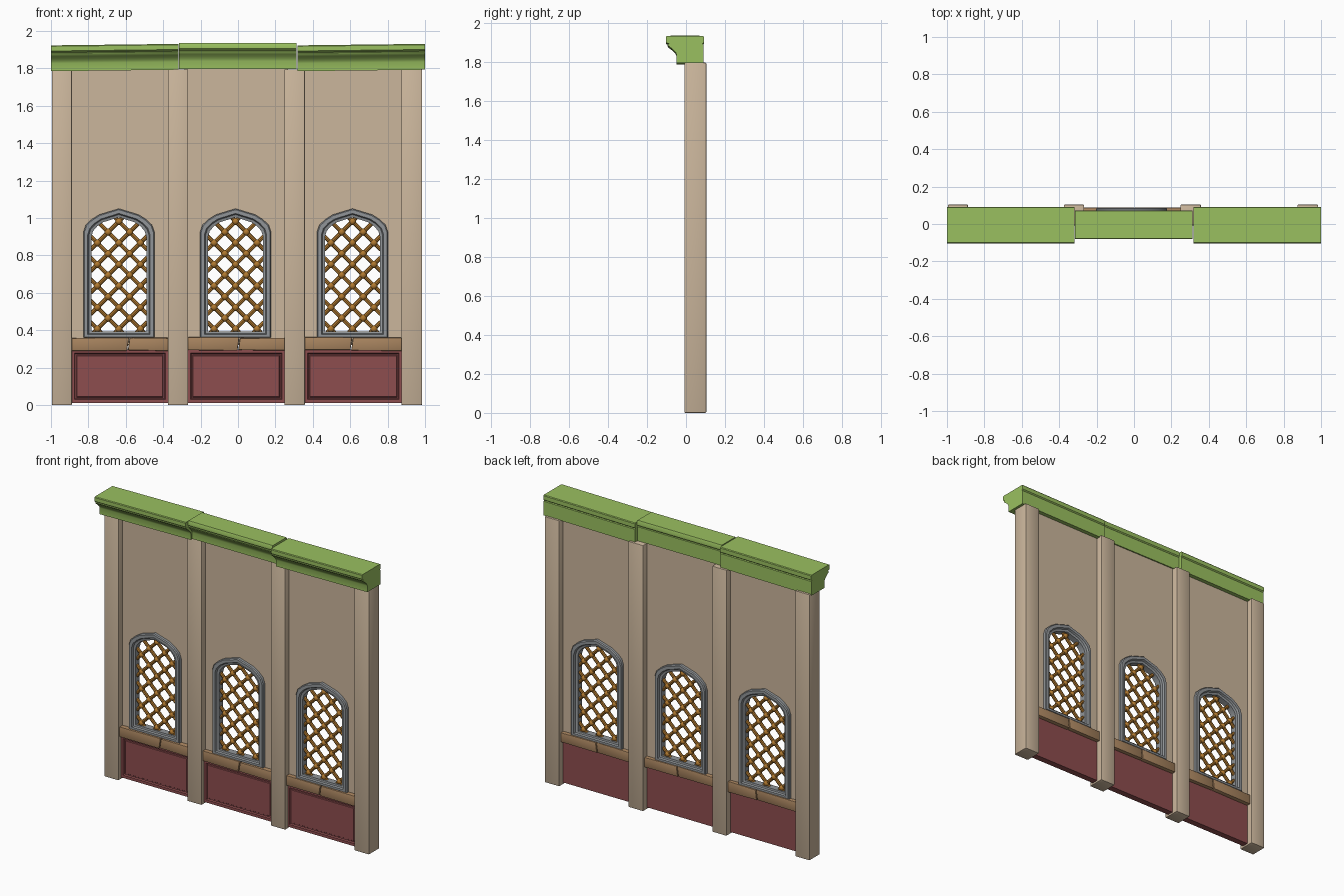
import bpy, bmesh, math, random
from mathutils import Matrix, Vector

if "Cube" in bpy.data.objects:
    bpy.data.objects.remove(bpy.data.objects["Cube"])

random.seed(4)


def material(name, rgb):
    m = bpy.data.materials.new(name)
    lin = [(c / 255 / 12.92 if c < 10 else ((c / 255 + 0.055) / 1.055) ** 2.4) for c in rgb]
    m.diffuse_color = (*lin, 1)
    m.use_nodes = True
    m.node_tree.nodes["Principled BSDF"].inputs["Base Color"].default_value = m.diffuse_color
    return m


PLASTER = material("tan plaster", (203, 182, 156))
GREEN = material("green trim", (154, 192, 96))
RED = material("dark red panel", (141, 77, 78))
BRICK = material("brown sill", (168, 132, 95))
GREY = material("grey frame", (145, 149, 152))
BRASS = material("brass lattice", (178, 122, 48))


def finish(bm, name, mat, smooth=True):
    bmesh.ops.recalc_face_normals(bm, faces=bm.faces)
    me = bpy.data.meshes.new(name)
    bm.to_mesh(me)
    bm.free()
    me.materials.append(mat)
    ob = bpy.data.objects.new(name, me)
    bpy.context.collection.objects.link(ob)
    if smooth:
        bpy.ops.object.select_all(action='DESELECT')
        bpy.context.view_layer.objects.active = ob
        ob.select_set(True)
        bpy.ops.object.shade_smooth_by_angle(angle=math.radians(35))
    return ob


def box(x0, x1, y0, y1, z0, z1):
    bm = bmesh.new()
    m = Matrix.Translation(((x0 + x1) / 2, (y0 + y1) / 2, (z0 + z1) / 2))
    bmesh.ops.create_cube(bm, size=1, matrix=m @ Matrix.Diagonal((x1 - x0, y1 - y0, z1 - z0, 1)))
    return bm


def bevel(bm, width):
    bmesh.ops.bevel(bm, geom=bm.edges[:], offset=width, segments=2, profile=0.5, affect='EDGES')


# Arch outlines (x, z), right half from the bottom up, then mirrored
def mirrored(half, apex):
    return half + [(0, apex)] + [(-x, z) for x, z in reversed(half)]


OUTER = mirrored([(.19, .36), (.19, .925), (.177, .963), (.145, .993), (.105, 1.018)], 1.05)
INNER = mirrored([(.147, .392), (.147, .90), (.138, .93), (.115, .957), (.085, .977)], 1.004)


def between(t):
    return [(a[0] + (b[0] - a[0]) * t, a[1] + (b[1] - a[1]) * t) for a, b in zip(OUTER, INNER)]


# Pillars
PILLARS = [(-.995, -.888), (-.375, -.267), (.248, .358), (.874, .984)]
for x0, x1 in PILLARS:
    bm = box(x0, x1, -.008, .104, 0, 1.795)
    bevel(bm, .005)
    finish(bm, "pillar", PLASTER)


def wall(x0, x1, cx):
    # Plaster sheet with an arched opening
    cu = bpy.data.curves.new("wall_outline", 'CURVE')
    cu.dimensions = '2D'
    cu.fill_mode = 'BOTH'
    cu.extrude = .014
    hole = [(cx + x, z) for x, z in between(.5)]
    for pts in ([(x0, .32), (x1, .32), (x1, 1.81), (x0, 1.81)], hole):
        sp = cu.splines.new('POLY')
        sp.points.add(len(pts) - 1)
        for p, (x, z) in zip(sp.points, pts):
            p.co = (x, z, 0, 1)
        sp.use_cyclic_u = True
    tmp = bpy.data.objects.new("wall_outline", cu)
    bpy.context.collection.objects.link(tmp)
    me = bpy.data.meshes.new_from_object(tmp.evaluated_get(bpy.context.evaluated_depsgraph_get()))
    bm = bmesh.new()
    bm.from_mesh(me)
    bpy.data.objects.remove(tmp)
    bmesh.ops.remove_doubles(bm, verts=bm.verts, dist=1e-5)
    bmesh.ops.transform(bm, verts=bm.verts,
                        matrix=Matrix.Translation((0, .048, 0)) @ Matrix.Rotation(math.pi / 2, 4, 'X'))
    finish(bm, "wall_panel", PLASTER, False)


def frame(cx):
    # Moulded stone frame: a section (outer-to-inner, depth) carried round the arch
    section = [(0, .016), (.12, .01), (.55, .01), (.68, .022), (1, .026),
               (1, .07), (.68, .074), (.55, .086), (.12, .086), (0, .08)]
    bm = bmesh.new()
    rings = [[bm.verts.new((cx + x, y, z)) for x, z in between(t)] for t, y in section]
    n = len(OUTER)
    for k, ring in enumerate(rings):
        nxt = rings[(k + 1) % len(rings)]
        for i in range(n):
            j = (i + 1) % n
            bm.faces.new((ring[i], ring[j], nxt[j], nxt[i]))
    finish(bm, "window_frame", GREY)


def clip(p, d, lo, hi):
    # Part of the line p + t*d inside the opening
    for a, b in zip(INNER, INNER[1:] + INNER[:1]):
        ex, ez = b[0] - a[0], b[1] - a[1]
        side = ex * (p[1] - a[1]) - ez * (p[0] - a[0])
        rate = ex * d[1] - ez * d[0]
        if abs(rate) < 1e-9:
            if side < 0:
                return None
        elif rate > 0:
            lo = max(lo, -side / rate)
        else:
            hi = min(hi, -side / rate)
    return (lo, hi) if hi - lo > .01 else None


def lattice(cx):
    bm = bmesh.new()
    y, step, base = .048, .0575, .407
    # Diagonal rods
    for s in (1, -1):
        for k in range(-3, 9):
            c = base + 2 * step * k
            span = clip((0, c), (1, s), -.3, .3)
            if not span:
                continue
            a, b = span[0] - .005, span[1] + .005
            m = Matrix.Translation((cx + (a + b) / 2, y, c + s * (a + b) / 2)) \
                @ Matrix.Rotation(s * math.pi / 4, 4, 'Y')
            bmesh.ops.create_cone(bm, cap_ends=True, segments=8, radius1=.011, radius2=.011,
                                  depth=(b - a) * math.sqrt(2), matrix=m)
    # Balls at the crossings
    for i in range(-2, 3):
        for j in range(0, 11):
            x, z = i * step, base + j * step
            if (i + j) % 2 == 0 and clip((x, z), (0, 1), -.004, .004 + .003):
                bmesh.ops.create_uvsphere(bm, u_segments=12, v_segments=8, radius=.0195,
                                          matrix=Matrix.Translation((cx + x, y, z)))
    finish(bm, "window_lattice", BRASS)


def sill(x0, seam, x1):
    # Two rough bricks with a slanted joint
    for a, b in ((x0, seam - .002), (seam + .002, x1)):
        bm = box(a, b, .004, .088, .292, .362)
        for v in bm.verts:
            v.co.z += random.uniform(-.004, .003)
            if abs(v.co.x - seam) < .01:
                v.co.x += .006 if v.co.z > .33 else -.004
        bevel(bm, .006)
        finish(bm, "sill_brick", BRICK)


def base_panel(x0, x1):
    # Red base with a recessed front field
    bm = box(x0, x1, .02, .062, .012, .296)
    bm.normal_update()
    front = [f for f in bm.faces if f.normal.y < -.9]
    for width, depth in ((.026, 0), (.006, -.010), (.010, 0), (.004, .004)):
        bmesh.ops.inset_individual(bm, faces=front, thickness=width, depth=depth)
    finish(bm, "base_panel", RED, False)


# Three bays
for i, (cx, seam) in enumerate(((-.637, -.587), (-.013, .003), (.612, .607))):
    x0, x1 = PILLARS[i][1], PILLARS[i + 1][0]
    wall(x0 - .02, x1 + .02, cx)
    frame(cx)
    lattice(cx)
    sill(x0 - .003, seam, x1 + .003)
    base_panel(x0 - .005, x1 + .005)

# Cornice section (y, height): cove below, slab above
CORNICE = [(.09, 0), (-.048, 0), (-.048, .042), (-.053, .054), (-.064, .066), (-.078, .078),
           (-.092, .088), (-.095, .096), (-.086, .099), (-.097, .102), (-.103, .108), (-.103, .133),
           (-.099, .138), (.088, .138), (.092, .133), (.092, .106), (.084, .099), (.09, .095)]


def cornice(x0, x1, z0, z1, depth):
    bm = bmesh.new()
    ends = [[bm.verts.new((x, y * depth, z + h)) for y, h in CORNICE] for x, z in ((x0, z0), (x1, z1))]
    n = len(CORNICE)
    for i in range(n):
        j = (i + 1) % n
        bm.faces.new((ends[0][i], ends[0][j], ends[1][j], ends[1][i]))
    for e in ends:
        bm.faces.new(e)
    finish(bm, "cornice", GREEN)


cornice(-1, -.319, 1.785, 1.793, 1)
cornice(-.316, .314, 1.797, 1.797, .78)
cornice(.317, 1, 1.785, 1.793, 1)
